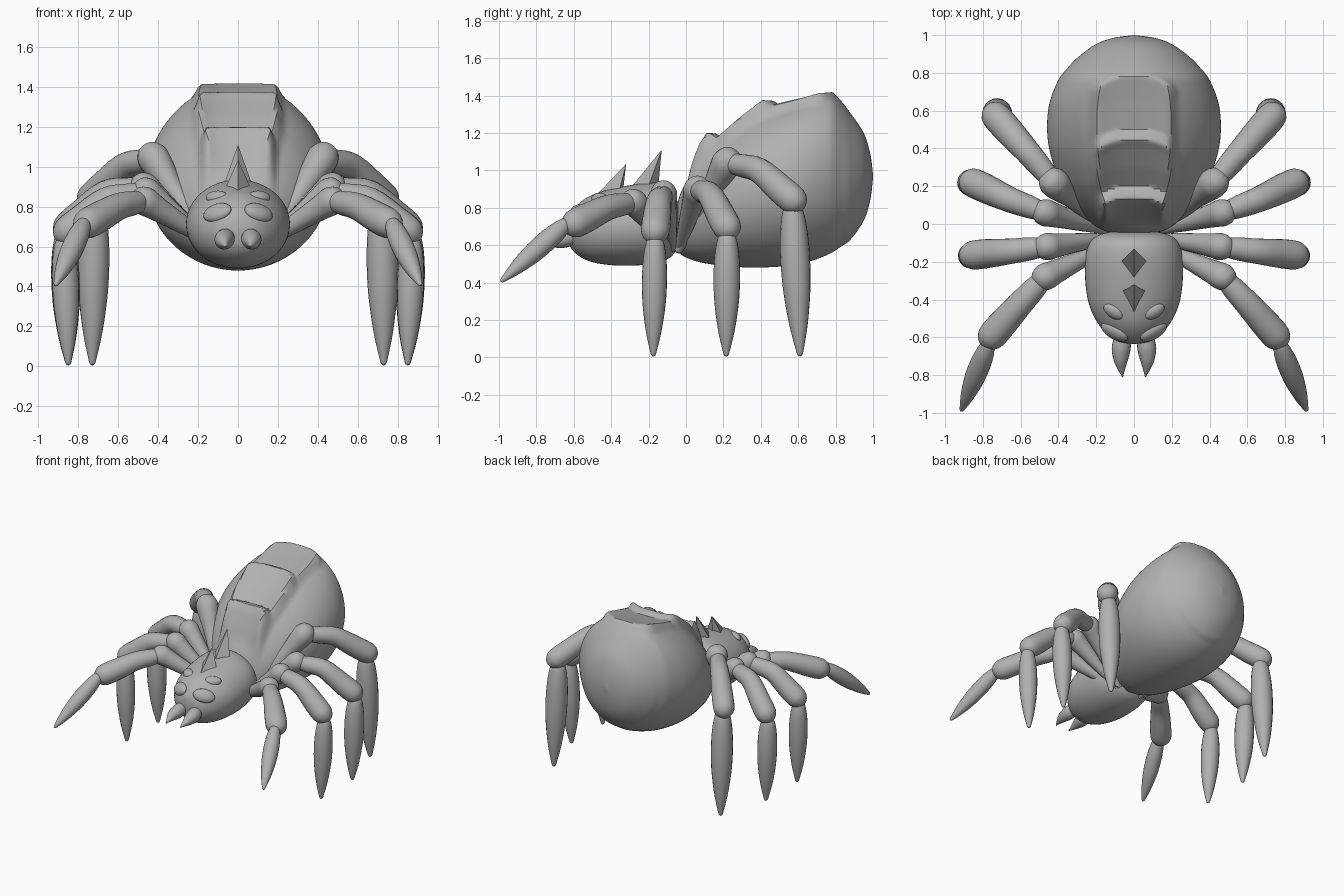
import bpy, bmesh, math
from mathutils import Vector

if "Cube" in bpy.data.objects:
    bpy.data.objects.remove(bpy.data.objects["Cube"])

grey = bpy.data.materials.new("plain grey")
grey.diffuse_color = (0.44, 0.44, 0.44, 1)
grey.use_nodes = True
grey.node_tree.nodes["Principled BSDF"].inputs["Base Color"].default_value = grey.diffuse_color


def catmull(pts, n=4):
    """Smooth a list of control tuples."""
    pts = [Vector(p) for p in pts]
    out = []
    for i in range(len(pts) - 1):
        p0, p1 = pts[max(i - 1, 0)], pts[i]
        p2, p3 = pts[i + 1], pts[min(i + 2, len(pts) - 1)]
        for k in range(n):
            t = k / n
            out.append(0.5 * (2 * p1 + (p2 - p0) * t + (2 * p0 - 5 * p1 + 4 * p2 - p3) * t * t
                              + (3 * p1 - p0 - 3 * p2 + p3) * t ** 3))
    return out + [pts[-1]]


def finish(name, bm, mirror=False, angle=35):
    bmesh.ops.recalc_face_normals(bm, faces=bm.faces)
    me = bpy.data.meshes.new(name)
    bm.to_mesh(me)
    bm.free()
    ob = bpy.data.objects.new(name, me)
    bpy.context.collection.objects.link(ob)
    me.materials.append(grey)
    bpy.ops.object.select_all(action='DESELECT')
    ob.select_set(True)
    bpy.context.view_layer.objects.active = ob
    bpy.ops.object.shade_smooth_by_angle(angle=math.radians(angle))
    if mirror:
        ob.modifiers.new("mirror", 'MIRROR')
    return ob


def skin(rings):
    """Skin a list of point rings and close both ends."""
    bm = bmesh.new()
    vs = [[bm.verts.new(p) for p in r] for r in rings]
    n = len(vs[0])
    for a, b in zip(vs, vs[1:]):
        for i in range(n):
            bm.faces.new((a[i], a[(i + 1) % n], b[(i + 1) % n], b[i]))
    bm.faces.new(vs[0])
    bm.faces.new(vs[-1])
    return bm


def shell(name, stations, n=48, sub=4, shape=None):
    """Loft ellipses along y from (y, bottom, top, half width)."""
    rings = []
    for y, lo, hi, w in catmull(stations, sub):
        c, h, w = (lo + hi) / 2, max((hi - lo) / 2, .004), max(w, .004)
        ring = [(w * math.cos(2 * math.pi * i / n), y, c + h * math.sin(2 * math.pi * i / n))
                for i in range(n)]
        rings.append([shape(p, c) for p in ring] if shape else ring)
    return finish(name, skin(rings))


def limb(name, pts, n=20):
    """Round tapered limb through (x, y, z, radius) points, mirrored."""
    path = catmull(pts)
    rings = []
    for i, p in enumerate(path):
        t = (path[min(i + 1, len(path) - 1)] - path[max(i - 1, 0)]).to_3d()
        c, t = p.to_3d(), t.normalized()
        u = t.cross(Vector((0.3, 1, 0.1)) if abs(t.y) < .8 else Vector((1, 0, 0))).normalized()
        v = t.cross(u)
        r = max(p.w, .003)
        rings.append([c + r * (u * math.cos(2 * math.pi * k / n) + v * math.sin(2 * math.pi * k / n))
                      for k in range(n)])
    return finish(name, skin(rings), True, 60)


def along(a, b, prof):
    """Points on a straight line: prof holds (fraction, radius)."""
    a, b = Vector(a), Vector(b)
    return [(*a.lerp(b, t), r) for t, r in prof]


def ramp(a, b, t):
    t = min(max((t - a) / (b - a), 0), 1)
    return t * t * (3 - 2 * t)


# Three stepped plates along the top of the abdomen
steps = [(-.06, .72), (-.03, .84), (.05, 1.04), (.10, 1.15), (.135, 1.2), (.165, 1.195), (.2, 1.175),
         (.3, 1.26), (.4, 1.335), (.445, 1.375), (.47, 1.37), (.5, 1.35), (.65, 1.385), (.785, 1.42),
         (.85, 1.35), (1.1, .9)]


def plates(p, c):
    x, y, z = p
    if z <= c or y < -.03:
        return p
    yy = y + .06 * min(abs(x) / .2, 1.2) ** 3      # bowed step edges
    for (y0, z0), (y1, z1) in zip(steps, steps[1:]):
        if y0 <= yy <= y1:
            plate = z0 + (z1 - z0) * (yy - y0) / (y1 - y0)
    half = .16 + .04 * ramp(0, .3, y)
    w = (1 - ramp(half - .02, half + .035, abs(x))) * (1 - ramp(.76, .84, yy)) * ramp(-.03, .05, y)
    return x, y, z + (plate - z) * w


# Abdomen: egg tilted up towards the back
shell("abdomen", [
    (-.06, .66, .70, 0), (-.05, .59, .80, .10), (-.02, .545, .90, .19), (.05, .515, 1.02, .27),
    (.12, .50, 1.11, .33), (.2, .49, 1.19, .38), (.28, .483, 1.25, .415), (.35, .48, 1.295, .437),
    (.42, .481, 1.33, .453), (.5, .485, 1.362, .46), (.58, .495, 1.387, .457), (.65, .51, 1.405, .445),
    (.72, .533, 1.418, .42), (.78, .56, 1.415, .39), (.83, .593, 1.37, .348), (.88, .63, 1.305, .30),
    (.95, .73, 1.2, .205), (.985, .84, 1.09, .11), (1.0, .96, .975, 0)], 128, 6, plates)

# Head and the stalk joining it to the abdomen
shell("head", [
    (-.635, .67, .69, 0), (-.625, .605, .75, .075), (-.59, .555, .805, .135), (-.52, .515, .86, .195),
    (-.42, .495, .895, .24), (-.3, .49, .92, .258), (-.18, .50, .935, .258), (-.1, .525, .925, .235),
    (-.06, .56, .88, .19), (-.04, .62, .8, .11), (-.035, .70, .72, 0)])
shell("stalk", [(-.12, .57, .8, .1), (0, .57, .8, .1), (.06, .59, .8, .1)], 20)


# Eyes: flattened domes lying on the head
def eye(name, pos, normal, size, roll):
    bm = bmesh.new()
    bmesh.ops.create_uvsphere(bm, u_segments=24, v_segments=12, radius=1)
    z = Vector(normal).normalized()
    x = Vector((1, 0, 0)) - z * z.x
    x.normalize()
    y = z.cross(x)
    x, y = x * math.cos(roll) + y * math.sin(roll), y * math.cos(roll) - x * math.sin(roll)
    for v in bm.verts:
        c = v.co.copy()
        v.co = Vector(pos) + x * c.x * size[0] + y * c.y * size[1] + z * c.z * size[2]
    finish(name, bm, True)


eye("large_eye", (.103, -.572, .77), (.5, -.7, .5), (.08, .05, .032), .1)
eye("small_eye", (.108, -.465, .85), (.35, -.5, .85), (.06, .036, .026), .45)

# Fangs
limb("fang", [(.055, -.55, .655, .03), (.062, -.61, .645, .045), (.068, -.66, .635, .05),
              (.07, -.72, .625, .038), (.066, -.77, .612, .019), (.06, -.81, .60, .002)])

# Backward leaning spikes on the head
for name, front, mid, back, w, z, tip in (
        ("rear_spike", -.325, -.21, -.12, .078, .89, (0, -.13, 1.11)),
        ("front_spike", -.505, -.365, -.31, .078, .86, (0, -.32, 1.035))):
    bm = bmesh.new()
    base = [bm.verts.new(p) for p in ((0, front, z - .02), (w, mid, z), (0, back - .03, z), (-w, mid, z))]
    top = bm.verts.new(tip)
    bm.faces.new(base)
    for i in range(4):
        bm.faces.new((base[i], base[(i + 1) % 4], top))
    finish(name, bm, False, 5)

# Legs: root, knee, bend, ankle, claw top, claw tip, claw radius
legs = {
    "first": ((.10, -.10, .60), (.47, -.28, .83), (.60, -.42, .80), (.755, -.595, .715),
              (.77, -.635, .72), (.915, -.99, .405), .056),
    "second": ((.10, -.07, .58), (.46, -.12, .875), (.66, -.145, .83), (.855, -.165, .675),
               (.872, -.165, .64), (.85, -.175, .005), .067),
    "third": ((.10, -.04, .57), (.47, .06, .90), (.66, .13, .865), (.855, .22, .695),
              (.872, .22, .66), (.85, .215, .005), .071),
    "fourth": ((.12, -.04, .57), (.425, .22, 1.045), (.57, .39, 1.00), (.735, .575, .84),
               (.72, .57, .81), (.73, .61, .005), .079),
}
for name, (root, knee, bend, ankle, top, tip, r) in legs.items():
    big = .08 if name == "fourth" else .072
    K, R, A, B = Vector(knee), Vector(root), Vector(ankle), Vector(bend)
    # Upper segment swells into a ball at the knee
    d = (K - R).normalized()
    limb(name + "_leg_upper", along(R, K, [(0, .02), (.4, .042), (.7, .056), (.87, big * .9), (1, big)])
         + [(*(K + d * big * .65), big * .75), (*(K + d * big * .92), big * .38), (*(K + d * big), 0)])
    # Middle segment swells before the ankle
    e = (A - B).normalized()
    limb(name + "_leg_middle", [(*K, .045), (*K.lerp(B, .4), .06), (*B, .068), (*B.lerp(A, .6), .077),
                                (*A, .076), (*(A + e * .045), .055), (*(A + e * .066), .028),
                                (*(A + e * .072), 0)])
    # Pointed claw
    limb(name + "_leg_claw", along(top, tip, [(0, .03), (.03, r * .68), (.15, r * .9), (.33, r), (.55, r * .93),
                                              (.78, r * .64), (.95, r * .28), (.99, r * .16), (1, 0)]))
